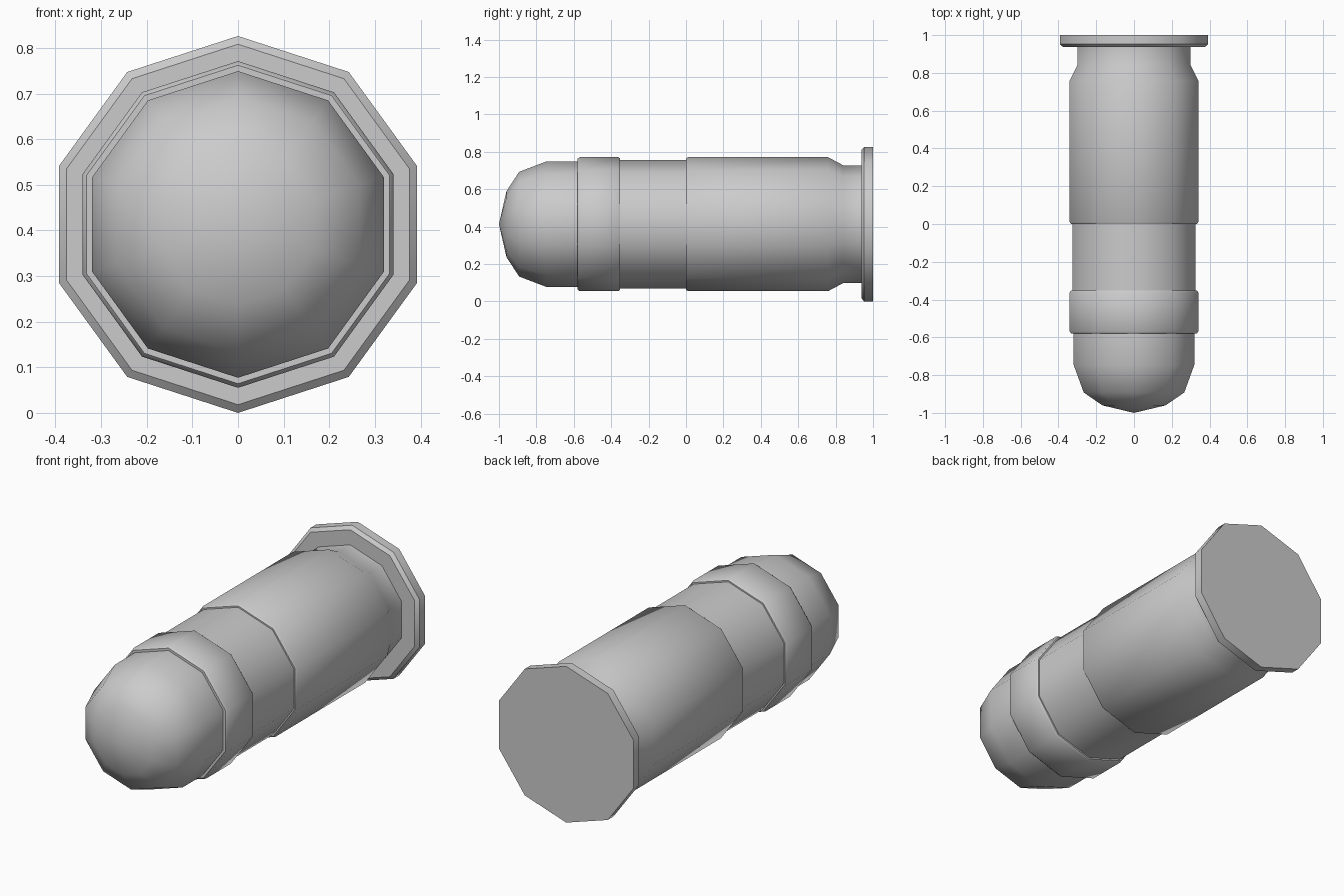
import bpy, bmesh, math

if "Cube" in bpy.data.objects:
    bpy.data.objects.remove(bpy.data.objects["Cube"])

SIDES = 10
CENTRE_Z = 0.413


def lathe(name, profile, cap_end=False):
    """Revolve (y, radius) points around the long axis with ten sides."""
    bm = bmesh.new()
    rings = []
    for y, r in profile:
        if r == 0:
            rings.append([bm.verts.new((0, y, CENTRE_Z))] * SIDES)
        else:
            rings.append([bm.verts.new((r * math.sin(2 * math.pi * i / SIDES), y,
                                        CENTRE_Z + r * math.cos(2 * math.pi * i / SIDES)))
                          for i in range(SIDES)])
    for a, b in zip(rings, rings[1:]):
        for i in range(SIDES):
            j = (i + 1) % SIDES
            corners = dict.fromkeys((a[i], a[j], b[j], b[i]))
            bm.faces.new(list(corners))
    if cap_end:
        bm.faces.new(rings[-1])
    bmesh.ops.recalc_face_normals(bm, faces=bm.faces)
    # The +y-most ring's wall must face away from the axis
    side = max(bm.faces, key=lambda f: f.calc_area() if len(f.verts) == 4 else 0)
    out = side.calc_center_median()
    if side.normal.x * out.x + side.normal.z * (out.z - CENTRE_Z) < 0:
        bmesh.ops.reverse_faces(bm, faces=bm.faces)
    mesh = bpy.data.meshes.new(name)
    bm.to_mesh(mesh)
    bm.free()
    obj = bpy.data.objects.new(name, mesh)
    bpy.context.collection.objects.link(obj)
    bpy.context.view_layer.objects.active = obj
    obj.select_set(True)
    bpy.ops.object.shade_smooth_by_angle(angle=math.radians(40))
    obj.select_set(False)
    return obj


# Rounded nose, raised band and shank
lathe("slug", [(-1, 0), (-0.96, 0.176), (-0.892, 0.28), (-0.745, 0.336),
               (-0.58, 0.336), (-0.58, 0.349), (-0.568, 0.358),
               (-0.362, 0.358), (-0.352, 0.351), (-0.352, 0.343), (0, 0.343)])

# Casing with extraction groove and rim
lathe("casing", [(0, 0.343), (0, 0.351), (0.01, 0.358), (0.76, 0.358),
                 (0.84, 0.315), (0.937, 0.315), (0.937, 0.395),
                 (0.953, 0.413), (1, 0.413)], cap_end=True)
